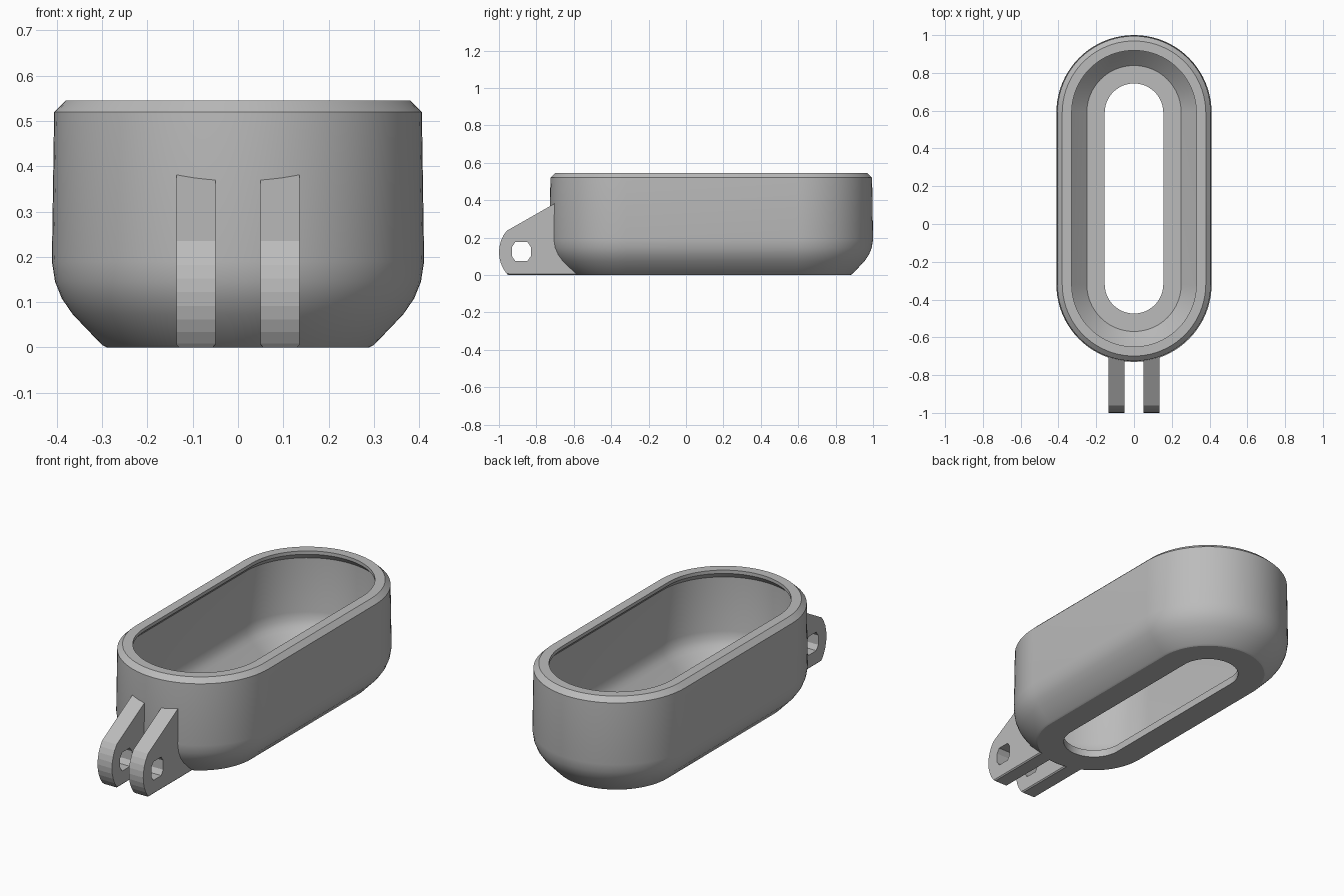
import bpy
import bmesh
from math import sin, cos, pi, radians
from mathutils import Vector

if "Cube" in bpy.data.objects:
    bpy.data.objects.remove(bpy.data.objects["Cube"], do_unlink=True)

GREY = (0.5, 0.5, 0.5, 1.0)
grey = bpy.data.materials.new("plain grey")
grey.use_nodes = True
grey.diffuse_color = GREY
grey.node_tree.nodes["Principled BSDF"].inputs["Base Color"].default_value = GREY


def finish(name, bm, smooth_angle=None):
    bmesh.ops.recalc_face_normals(bm, faces=bm.faces[:])
    mesh = bpy.data.meshes.new(name)
    bm.to_mesh(mesh)
    bm.free()
    mesh.materials.append(grey)
    obj = bpy.data.objects.new(name, mesh)
    bpy.context.collection.objects.link(obj)
    if smooth_angle:
        bpy.ops.object.select_all(action="DESELECT")
        obj.select_set(True)
        bpy.context.view_layer.objects.active = obj
        bpy.ops.object.shade_smooth_by_angle(angle=radians(smooth_angle))
    return obj


# Slotted housing: a wall section (radius, height) swept round a stadium outline
CENTRE_Y, HALF_STRAIGHT, STEPS = 0.135, 0.454, 40
section = [
    (0.155, 0.0), (0.29, 0.0), (0.30, 0.005),                       # underside
    (0.365, 0.073), (0.389, 0.108), (0.404, 0.145), (0.411, 0.19),  # lower curve
    (0.406, 0.52), (0.38, 0.545), (0.33, 0.545),                    # wall and rim
    (0.33, 0.527), (0.365, 0.492),                                  # inner lip
    (0.367, 0.20), (0.36, 0.16), (0.345, 0.135), (0.33, 0.118),     # inner wall
    (0.25, 0.04), (0.155, 0.04),                                    # floor
]


def stadium(bm, radius, z):
    ring = []
    for end in (1, -1):
        for i in range(STEPS + 1):
            a = pi * i / STEPS
            ring.append(bm.verts.new((end * radius * cos(a),
                                      CENTRE_Y + end * (HALF_STRAIGHT + radius * sin(a)), z)))
    return ring


bm = bmesh.new()
rings = [stadium(bm, r, z) for r, z in section]
count = len(rings[0])
for k, lower in enumerate(rings):
    upper = rings[(k + 1) % len(rings)]
    for i in range(count):
        j = (i + 1) % count
        bm.faces.new((lower[i], lower[j], upper[j], upper[i]))
finish("housing", bm, 25)

# Mounting lugs: side outline (y, z) with a rounded nose and a pin hole
NOSE_Y, NOSE_Z, NOSE_R = -0.82, 0.122, 0.18
nose = []
for i in range(9):
    a = radians(39 - 78 * i / 8)
    nose.append((NOSE_Y - NOSE_R * cos(a), NOSE_Z + NOSE_R * sin(a)))
outline = [(-0.69, 0.389)] + nose + [(-0.952, 0.0), (-0.57, 0.0),
                                     (-0.57, 0.02), (-0.63, 0.09), (-0.69, 0.19)]
hole = [(-0.88 + y, 0.125 + z) for y, z in
        [(0.05, 0.025), (0.033, 0.05), (-0.033, 0.05), (-0.05, 0.025),
         (-0.05, -0.025), (-0.033, -0.05), (0.033, -0.05), (0.05, -0.025)]]
LUG_INNER, LUG_WIDTH = 0.05, 0.086


def build_lug(name, side):
    bm = bmesh.new()
    edges = []
    for loop in (outline, hole):
        verts = [bm.verts.new((side * LUG_INNER, y, z)) for y, z in loop]
        edges += [bm.edges.new((v, verts[(i + 1) % len(verts)])) for i, v in enumerate(verts)]
    bmesh.ops.triangle_fill(bm, edges=edges, use_beauty=True, normal=Vector((side, 0, 0)))
    out = bmesh.ops.extrude_face_region(bm, geom=bm.faces[:], use_keep_orig=True)
    moved = [g for g in out["geom"] if isinstance(g, bmesh.types.BMVert)]
    bmesh.ops.translate(bm, verts=moved, vec=(side * LUG_WIDTH, 0, 0))
    # Softened long edges under the lug
    under = [e for e in bm.edges if all(v.co.z < 1e-5 for v in e.verts)
             and abs(e.verts[0].co.y - e.verts[1].co.y) > 0.1 and
             abs(e.verts[0].co.x - e.verts[1].co.x) < 1e-5]
    bmesh.ops.bevel(bm, geom=under, offset=0.006, segments=1, affect="EDGES")
    finish(name, bm)


build_lug("left_lug", 1)
build_lug("right_lug", -1)
